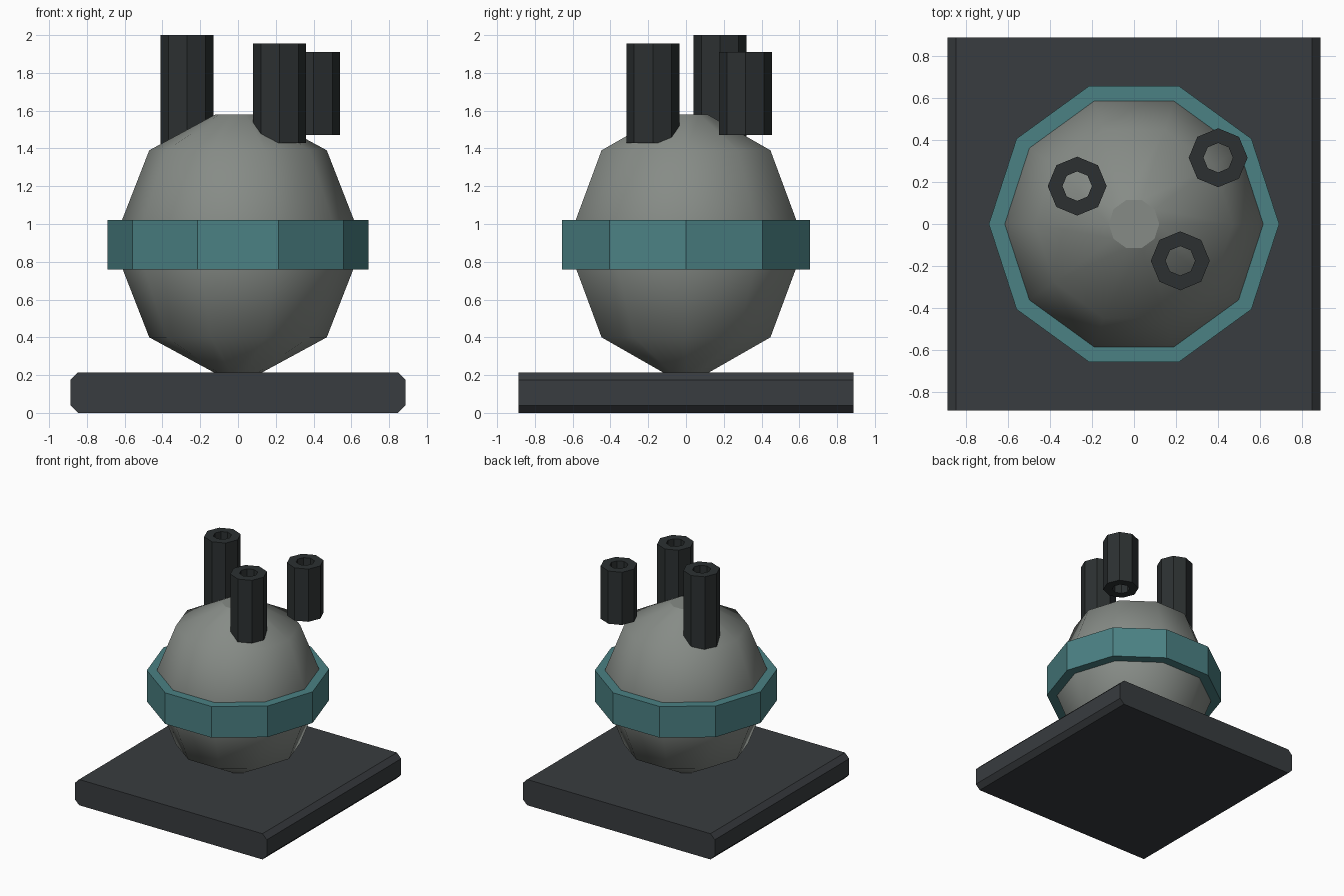
import bpy
from math import cos, sin, pi

if "Cube" in bpy.data.objects:
    bpy.data.objects.remove(bpy.data.objects["Cube"])


def make(name, verts, faces, color):
    mesh = bpy.data.meshes.new(name)
    mesh.from_pydata(verts, [], faces)
    mat = bpy.data.materials.new(name + "_colour")
    mat.diffuse_color = (*color, 1)
    mat.use_nodes = True
    mat.node_tree.nodes["Principled BSDF"].inputs["Base Color"].default_value = mat.diffuse_color
    mesh.materials.append(mat)
    obj = bpy.data.objects.new(name, mesh)
    bpy.context.collection.objects.link(obj)
    return obj


def lathe(name, profile, sides, color, centre=(0, 0), closed=False):
    """Spin (radius, z) points; closed makes a ring, otherwise both ends are capped."""
    n = len(profile)
    verts = [(centre[0] + r * cos(2 * pi * s / sides),
              centre[1] + r * sin(2 * pi * s / sides), z)
             for r, z in profile for s in range(sides)]
    faces = []
    for i in range(n if closed else n - 1):
        a, b = i * sides, (i + 1) % n * sides
        for s in range(sides):
            t = (s + 1) % sides
            faces.append((a + s, a + t, b + t, b + s))
    if not closed:
        faces.append(tuple(reversed(range(sides))))
        faces.append(tuple(range((n - 1) * sides, n * sides)))
    return make(name, verts, faces, color)


def tube(name, inner, outer, z0, z1, sides, color, centre=(0, 0)):
    profile = [(outer, z0), (outer, z1), (inner, z1), (inner, z0)]
    return lathe(name, profile, sides, color, centre, closed=True)


# Base plate: chamfered profile extruded from front to back
w, h, c = 0.887, 0.215, 0.04
outline = [(-w + c, 0), (w - c, 0), (w, c), (w, h - c),
           (w - c, h), (-w + c, h), (-w, h - c), (-w, c)]
verts = [(x, y, z) for y in (-w, w) for x, z in outline]
faces = [(i, i + 8, (i + 1) % 8 + 8, (i + 1) % 8) for i in range(8)]
faces += [tuple(range(8)), tuple(range(15, 7, -1))]
faces = [tuple(reversed(f)) if len(f) == 4 else f for f in faces]
make("base_plate", verts, faces, (0.04, 0.045, 0.05))

# Round vessel body, smooth sides with flat caps
body = lathe("vessel_body",
             [(0.12, 0.21), (0.47, 0.40), (0.663, 0.895), (0.47, 1.39), (0.12, 1.58)],
             10, (0.24, 0.26, 0.24))
for poly in body.data.polygons:
    poly.use_smooth = len(poly.vertices) == 4

# Band around the middle
tube("middle_band", 0.60, 0.69, 0.76, 1.02, 10, (0.07, 0.22, 0.23))

# Three open pipes on top
pipes = [(-0.27, 0.18, 1.385, 2.0), (0.22, -0.175, 1.43, 1.955), (0.40, 0.315, 1.47, 1.91)]
for i, (x, y, z0, z1) in enumerate(pipes, 1):
    tube(f"pipe_{i}", 0.07, 0.14, z0, z1, 8, (0.025, 0.03, 0.031), (x, y))
